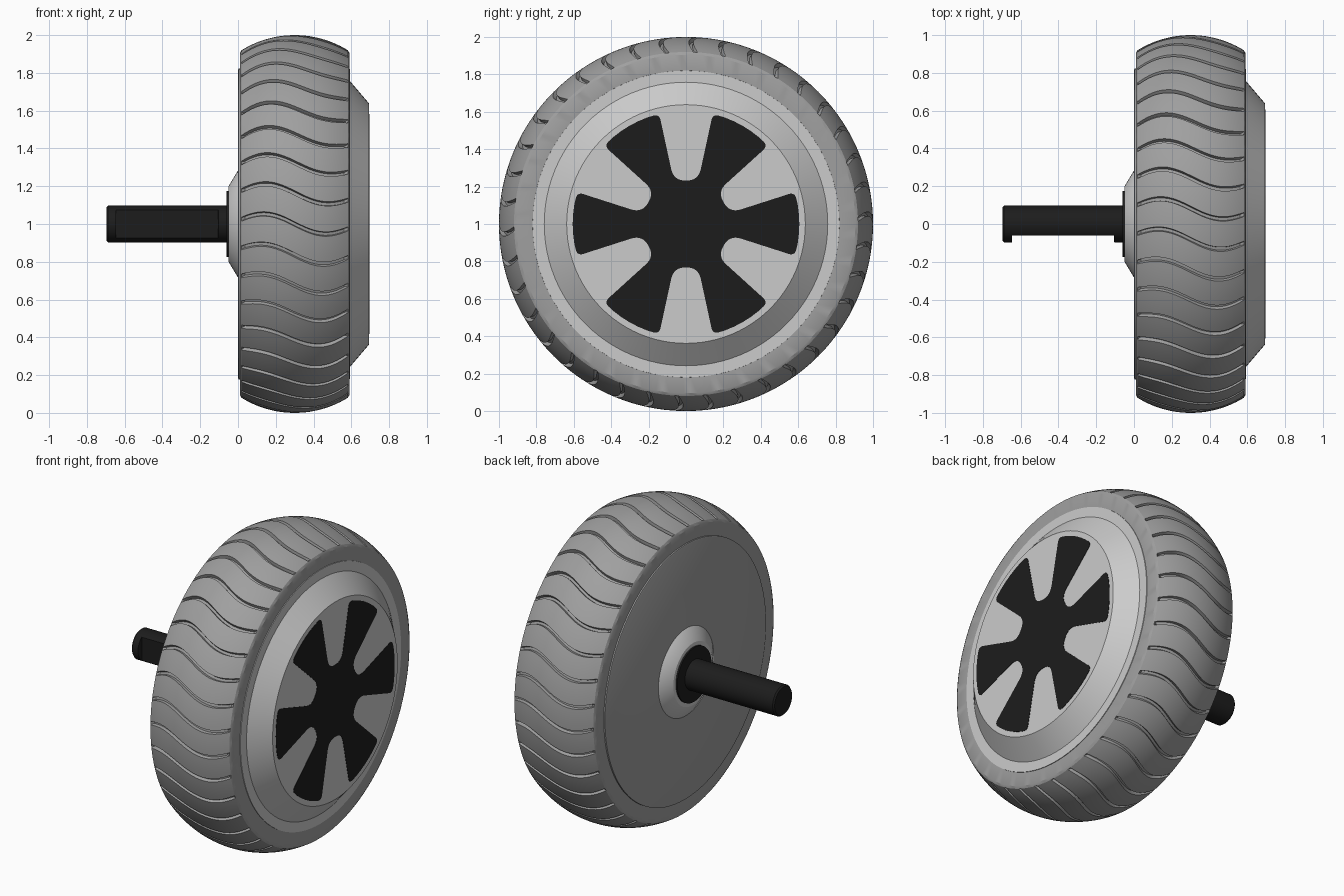
import bpy, bmesh
from math import sin, cos, pi, sqrt, radians, atan2
from mathutils import Vector

if "Cube" in bpy.data.objects:
    bpy.data.objects.remove(bpy.data.objects["Cube"])

CZ = 1.0  # wheel axis height


def material(name, v):
    m = bpy.data.materials.new(name)
    m.diffuse_color = (v, v, v, 1)
    m.use_nodes = True
    m.node_tree.nodes["Principled BSDF"].inputs["Base Color"].default_value = m.diffuse_color
    return m


BLACK = material("black", 0.012)
RUBBER = material("rubber", 0.35)


def finish(name, bm, mat=None, angle=25):
    bmesh.ops.remove_doubles(bm, verts=bm.verts, dist=1e-5)
    bmesh.ops.recalc_face_normals(bm, faces=bm.faces)
    me = bpy.data.meshes.new(name)
    bm.to_mesh(me)
    bm.free()
    ob = bpy.data.objects.new(name, me)
    bpy.context.collection.objects.link(ob)
    if mat:
        me.materials.append(mat)
    bpy.ops.object.select_all(action='DESELECT')
    ob.select_set(True)
    bpy.context.view_layer.objects.active = ob
    bpy.ops.object.shade_smooth_by_angle(angle=radians(angle))
    return ob


def skin(bm, rings):
    """Join closed rings of points with quads."""
    vs = [[bm.verts.new(p) for p in ring] for ring in rings]
    n = len(vs[0])
    for a, b in zip(vs, vs[1:]):
        for i in range(n):
            j = (i + 1) % n
            bm.faces.new((a[i], a[j], b[j], b[i]))


def on_wheel(x, r, t):
    return Vector((x, -r * cos(t), CZ + r * sin(t)))


def lathe(name, profile, mat=None, seg=96, warp=None):
    bm = bmesh.new()
    rings = [[on_wheel(x, r, 2 * pi * i / seg) for i in range(seg)] for x, r in profile]
    if warp:
        rings = [[warp(p) for p in ring] for ring in rings]
    skin(bm, rings)
    return finish(name, bm, mat)


# Tyre: crowned tread with wavy cross grooves and flat sidewalls
GROOVES, STEPS = 38, 28
X0, X1, CROWN = 0.018, 0.582, 0.535


def wave(x):
    u = (x - X0) / (X1 - X0)
    return 0.055 * cos(2 * pi * (u - 0.2) / 1.2)


tread = []
for k in range(STEPS + 1):
    x = X0 + (X1 - X0) * k / STEPS
    r = 1 - CROWN + sqrt(CROWN ** 2 - (x - 0.3) ** 2)
    tread.append((x, r, 0 if k in (0, STEPS) else 0.022))
stations = ([(0.03, 0.80, 0), (0.012, 0.82, 0), (0.01, 0.905, 0)] + tread +
            [(0.59, 0.905, 0), (0.588, 0.82, 0), (0.57, 0.80, 0)])
pitch = 2 * pi / GROOVES
cols = [(-0.012, 0), (-0.008, 1), (0.008, 1), (0.012, 0)] + [(pitch * f, 0) for f in (0.25, 0.5, 0.75)]
bm = bmesh.new()
skin(bm, [[on_wheel(x, r - d * low, g * pitch + off + wave(min(max(x, X0), X1)))
           for g in range(GROOVES) for off, low in cols] for x, r, d in stations])
finish("tyre", bm, RUBBER, 30)

# Back cover plate
lathe("back_cover", [(0.03, 0.822), (0.003, 0.822), (0.0, 0.815), (0.0, 0)], RUBBER)

# Conical hub boss behind the wheel
lathe("hub_boss", [(0.005, 0.285), (-0.002, 0.28), (-0.05, 0.2), (-0.05, 0)])

# Washer at the foot of the axle
lathe("axle_washer", [(-0.04, 0.175), (-0.06, 0.175), (-0.06, 0)], BLACK)


# Axle with a flat milled on its front side
def mill(p):
    if -0.646 < p.x < -0.105:
        p.y = max(p.y, -0.06)
    return p


lathe("axle", [(-0.04, 0.097), (-0.1045, 0.097), (-0.1055, 0.097), (-0.6455, 0.097),
               (-0.6465, 0.097), (-0.687, 0.097), (-0.696, 0.089), (-0.696, 0)],
      BLACK, 64, mill)

# Rim ring and raised front cover
lathe("rim_ring", [(0.56, 0.822), (0.592, 0.82), (0.592, 0.74)])
lathe("front_cover", [(0.57, 0.76), (0.592, 0.758), (0.694, 0.638), (0.694, 0)])


# Six-armed black inlay, rounded corners
def corner(prev, p, nxt, d, n=8):
    a = p + (prev - p).normalized() * d
    b = p + (nxt - p).normalized() * d
    return [a * (1 - t) ** 2 + p * 2 * t * (1 - t) + b * t * t for t in (i / n for i in range(n + 1))]


R_OUT, half = 0.606, atan2(0.143, 0.588)
outline = []
for s in range(6):
    ang = radians(30 + 60 * s)
    u, v = Vector((cos(ang), sin(ang))), Vector((-sin(ang), cos(ang)))

    def polar(t):
        return u * R_OUT * cos(t) + v * R_OUT * sin(t)

    lo_in, hi_in = u * 0.232 - v * 0.066, u * 0.232 + v * 0.066
    lo_out, hi_out = polar(-half), polar(half)
    outline += corner(polar(-half - 0.1), lo_out, lo_in, 0.035)
    outline += corner(lo_out, lo_in, hi_in, 0.063)
    outline += corner(lo_in, hi_in, hi_out, 0.063)
    outline += corner(hi_in, hi_out, polar(half + 0.1), 0.035)
    span = pi / 3 - 2 * half
    outline += [polar(half + span * f) for f in (0.2, 0.35, 0.5, 0.65, 0.8)]
bm = bmesh.new()
skin(bm, [[(x, p.x, CZ + p.y) for p in outline] for x in (0.69, 0.696)])
bmesh.ops.remove_doubles(bm, verts=bm.verts, dist=1e-5)
bmesh.ops.holes_fill(bm, edges=[e for e in bm.edges if e.is_boundary])
finish("spoke_inlay", bm, BLACK)
